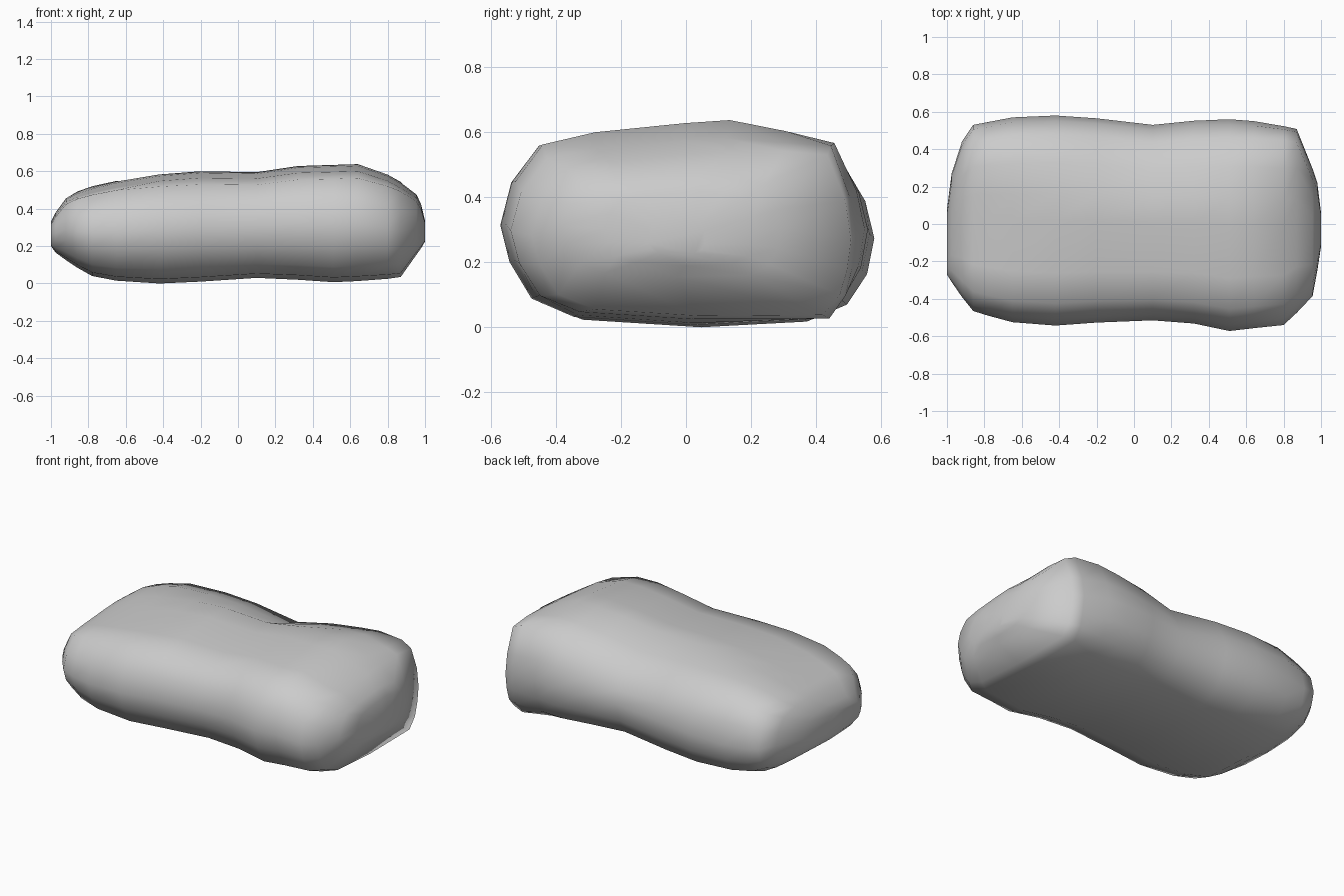
import bpy, bmesh

# Rounded cross-section, u across the depth (-1 front .. 1 back), v up (0 .. 1)
RING = [(-1, .49), (-.94, .70), (-.79, .88), (-.5, .94), (0, .985), (.25, 1),
        (.55, .94), (.82, .86), (.95, .65), (1, .47), (.96, .28), (.85, .12),
        (.63, .03), (.05, 0), (-.6, .04), (-.83, .13), (-.95, .31)]
# Boxier back half, used towards the back right corner (ring points 6 to 12)
BOXY = [(.58, .96), (.86, .95), (.97, .65), (1, .46), (.98, .28), (.95, .13), (.87, 0)]

# Stations along the length: x, y front, y back, z bottom, z top, back-edge dip, boxiness
STATIONS = [(-1.00, -.27, .08, .20, .33, 0, 0),
            (-.975, -.31, .27, .165, .38, -.005, 0),
            (-.92, -.39, .44, .125, .455, -.015, 0),
            (-.86, -.465, .53, .085, .485, -.03, 0),
            (-.78, -.49, .545, .04, .513, -.035, 0),
            (-.65, -.525, .57, .015, .545, -.035, 0),
            (-.42, -.543, .58, 0, .583, -.01, 0),
            (-.20, -.527, .565, .01, .60, .01, 0),
            (.10, -.515, .53, .03, .595, .03, 0),
            (.32, -.532, .552, .02, .628, .015, 0),
            (.51, -.572, .56, .007, .634, 0, .1),
            (.64, -.557, .55, .013, .638, 0, .3),
            (.80, -.54, .523, .025, .582, -.01, .9),
            (.87, -.475, .508, .035, .54, -.025, .8),
            (.955, -.385, .295, .155, .475, 0, .4),
            (.98, -.25, .22, .19, .42, 0, .2),
            (1.00, -.12, .06, .225, .335, 0, 0)]

# Lofted stone body
bm = bmesh.new()
rings = []
for x, y0, y1, z0, z1, dip, box in STATIONS:
    ring = []
    for i, (u, v) in enumerate(RING):
        if 6 <= i <= 12:
            u += (BOXY[i - 6][0] - u) * box
            v += (BOXY[i - 6][1] - v) * box
        z = z0 + v * (z1 - z0)
        if i in (6, 7, 8):
            z -= dip
        elif i == 2:
            z -= min(dip, 0) / 2
        ring.append(bm.verts.new((x, (y0 + y1) / 2 + u * (y1 - y0) / 2, z)))
    rings.append(ring)

n = len(RING)
for a, b in zip(rings, rings[1:]):
    for i in range(n):
        j = (i + 1) % n
        bm.faces.new((a[i], a[j], b[j], b[i]))

# Closed ends
bm.faces.new(rings[0])
bm.faces.new(rings[-1])
bmesh.ops.recalc_face_normals(bm, faces=bm.faces)
for f in bm.faces:
    f.smooth = True

mesh = bpy.data.meshes.new("stone")
bm.to_mesh(mesh)
bm.free()
stone = bpy.data.objects.new("stone", mesh)
bpy.context.collection.objects.link(stone)
